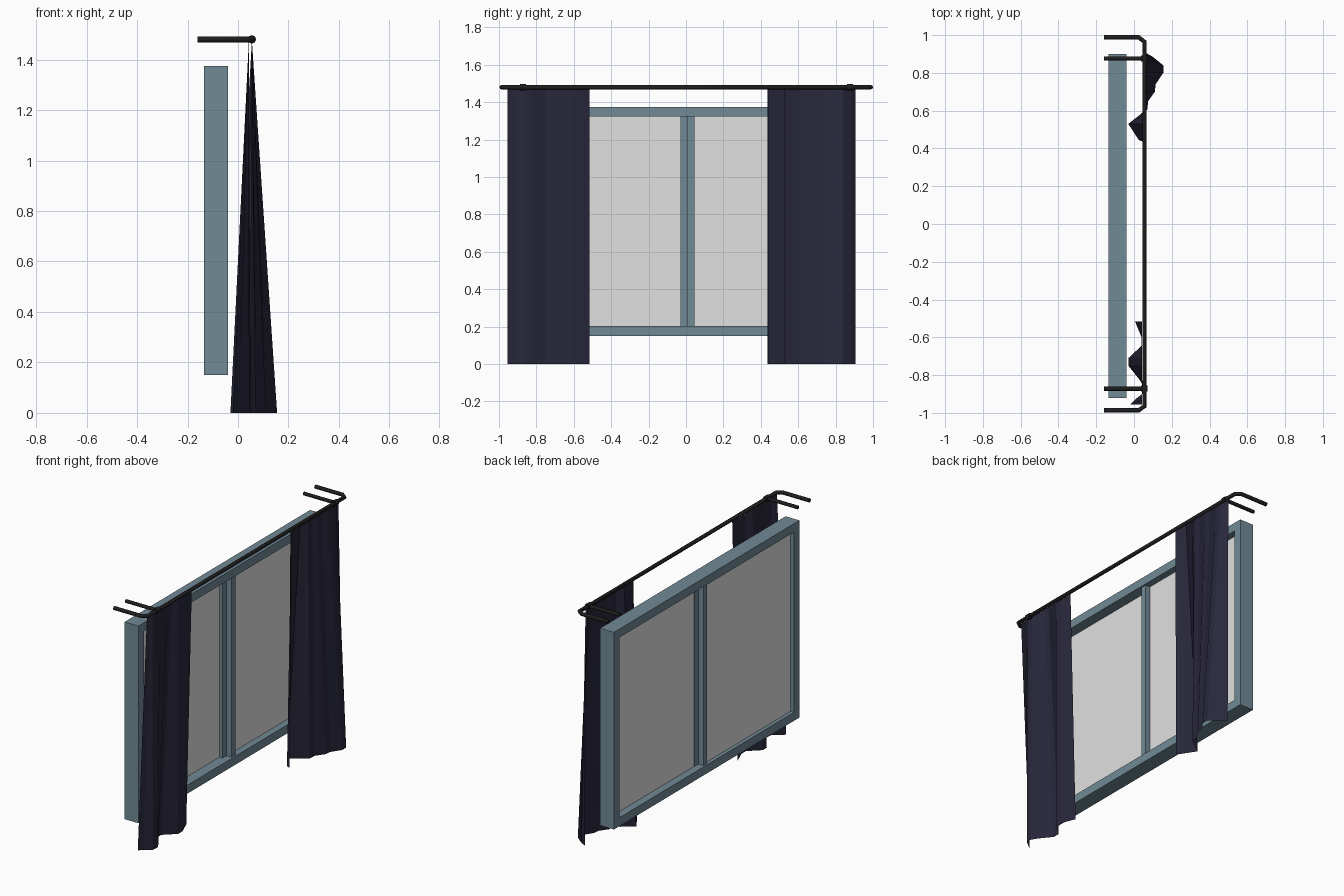
import bpy, bmesh
from mathutils import Vector

if "Cube" in bpy.data.objects:
    bpy.data.objects.remove(bpy.data.objects["Cube"])


def material(name, rgb):
    m = bpy.data.materials.new(name)
    m.diffuse_color = (*rgb, 1)
    m.use_nodes = True
    m.node_tree.nodes["Principled BSDF"].inputs["Base Color"].default_value = m.diffuse_color
    return m


FRAME = material("slate_blue_paint", (0.165, 0.255, 0.305))
GLASS = material("pale_grey_glass", (0.75, 0.75, 0.75))
CLOTH = material("dark_navy_cloth", (0.022, 0.021, 0.045))
METAL = material("black_metal", (0.013, 0.013, 0.013))


def finish(name, bm, mat):
    mesh = bpy.data.meshes.new(name)
    bm.to_mesh(mesh)
    bm.free()
    ob = bpy.data.objects.new(name, mesh)
    bpy.context.collection.objects.link(ob)
    mesh.materials.append(mat)
    return ob


def add_box(bm, lo, hi):
    lo, hi = Vector(lo), Vector(hi)
    verts = bmesh.ops.create_cube(bm, size=1)["verts"]
    for v in verts:
        v.co = (lo + hi) / 2 + v.co * (hi - lo)


def box(name, lo, hi, mat):
    bm = bmesh.new()
    add_box(bm, lo, hi)
    return finish(name, bm, mat)


def tube(name, points, radius):
    cu = bpy.data.curves.new(name, "CURVE")
    cu.dimensions = "3D"
    cu.bevel_depth = radius
    cu.bevel_resolution = 2
    cu.use_fill_caps = True
    sp = cu.splines.new("POLY")
    sp.points.add(len(points) - 1)
    for p, co in zip(sp.points, points):
        p.co = (*co, 1)
    ob = bpy.data.objects.new(name, cu)
    bpy.context.collection.objects.link(ob)
    cu.materials.append(METAL)
    return ob


# Outer window frame: a rectangle with a rectangular opening, extruded in depth
X0, X1 = -0.135, -0.04
Y0, Y1, Z0, Z1 = -0.92, 0.90, 0.15, 1.375
T = 0.053
bm = bmesh.new()
corners = [(Y0, Z0), (Y1, Z0), (Y1, Z1), (Y0, Z1)]
inner = [(Y0 + T, Z0 + T), (Y1 - T, Z0 + T), (Y1 - T, Z1 - T), (Y0 + T, Z1 - T)]
rings = [[bm.verts.new((x, y, z)) for y, z in loop]
         for x, loop in ((X0, corners), (X1, corners), (X1, inner), (X0, inner))]
for k in range(4):
    a, b = rings[k], rings[(k + 1) % 4]
    for i in range(4):
        j = (i + 1) % 4
        bm.faces.new((a[i], a[j], b[j], b[i]))
bmesh.ops.recalc_face_normals(bm, faces=bm.faces)
finish("window_frame", bm, FRAME)

# Two sliding sashes, one behind the other, each a meeting stile and a pane
box("rear_meeting_stile", (-0.125, -0.03, Z0 + T), (-0.085, 0.008, Z1 - T), FRAME)
box("front_meeting_stile", (-0.09, 0.008, Z0 + T), (-0.05, 0.045, Z1 - T), FRAME)
box("rear_pane", (-0.112, Y0 + T, Z0 + T), (-0.106, -0.03, Z1 - T), GLASS)
box("front_pane", (-0.088, 0.045, Z0 + T), (-0.082, Y1 - T, Z1 - T), GLASS)

# Curtain rod with returns bent back to the wall
ZR, XR = 1.48, 0.055
tube("curtain_rod", [(-0.16, -0.986, ZR), (0.025, -0.986, ZR), (XR, -0.965, ZR),
                     (XR, 0.965, ZR), (0.025, 0.988, ZR), (-0.16, 0.988, ZR)], 0.012)

# Wall brackets with collars around the rod
for side, y in (("left", -0.872), ("right", 0.876)):
    tube(side + "_bracket", [(-0.16, y, ZR), (XR, y, ZR)], 0.011)
    tube(side + "_collar", [(XR, y - 0.016, ZR), (XR, y + 0.016, ZR)], 0.017)


# Curtains: straight along the rod, fanning out to a folded hem
def curtain(name, top_x, hem):
    bm = bmesh.new()
    rows = [(bm.verts.new((x, y, 0)), bm.verts.new((top_x, y, 1.475))) for x, y in hem]
    for (a, b), (c, d) in zip(rows, rows[1:]):
        bm.faces.new((a, c, d, b))
    return finish(name, bm, CLOTH)


curtain("left_curtain", 0.043, [
    (-0.02, -0.955), (0.005, -0.93), (0.045, -0.90), (0.05, -0.86), (0.03, -0.825),
    (-0.03, -0.75), (-0.03, -0.71), (0.04, -0.645), (0.04, -0.60), (0.005, -0.515)])
curtain("right_curtain", 0.055, [
    (0.05, 0.435), (0.025, 0.445), (-0.03, 0.53), (0.04, 0.585), (0.07, 0.605),
    (0.075, 0.65), (0.11, 0.70), (0.115, 0.74), (0.155, 0.80), (0.155, 0.84),
    (0.10, 0.885), (0.06, 0.907)])
